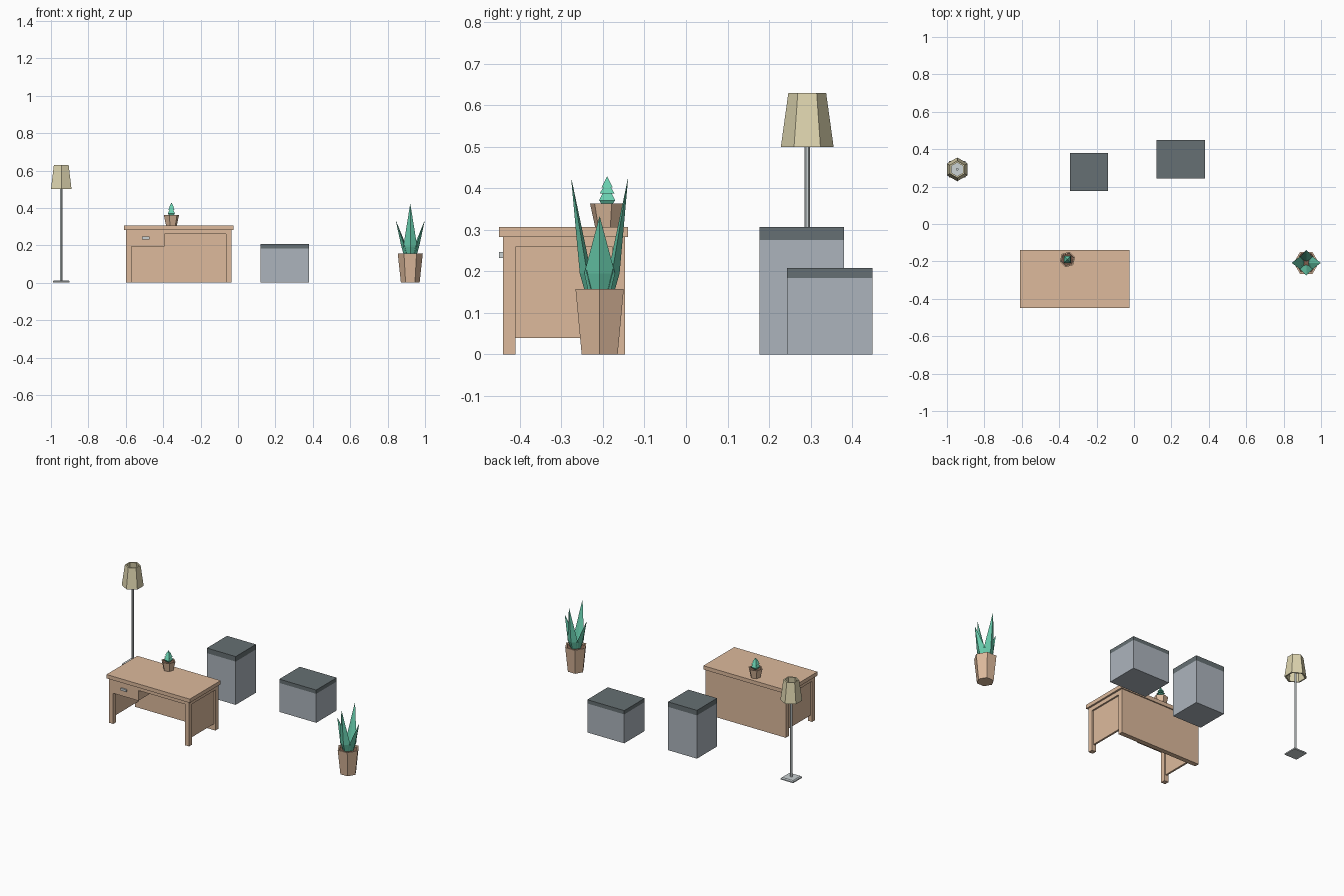
import bpy, bmesh, math
from mathutils import Vector

if "Cube" in bpy.data.objects:
    bpy.data.objects.remove(bpy.data.objects["Cube"])


def material(name, rgb):
    lin = [((c / 255 + 0.055) / 1.055) ** 2.4 for c in rgb]
    m = bpy.data.materials.new(name)
    m.diffuse_color = (*lin, 1)
    m.use_nodes = True
    m.node_tree.nodes["Principled BSDF"].inputs["Base Color"].default_value = m.diffuse_color
    return m


WOOD = material("wood", (221, 186, 156))
GREY = material("grey_body", (172, 180, 188))
DARK = material("dark_grey_top", (102, 112, 115))
METAL = material("light_metal", (203, 210, 212))
SHADE = material("cream_shade", (222, 213, 175))
LEAF = material("leaf_green", (105, 207, 175))
SOIL = material("soil", (128, 96, 78))


def finish(name, bm, mat):
    bmesh.ops.recalc_face_normals(bm, faces=bm.faces)
    me = bpy.data.meshes.new(name)
    bm.to_mesh(me)
    bm.free()
    me.materials.append(mat)
    ob = bpy.data.objects.new(name, me)
    bpy.context.collection.objects.link(ob)
    return ob


def box(name, x, y, z, mat):
    """Block from (min, max) pairs on each axis."""
    bm = bmesh.new()
    bmesh.ops.create_cube(bm, size=1)
    for v in bm.verts:
        v.co = [(a + b) / 2 + c * (b - a) for c, (a, b) in zip(v.co, (x, y, z))]
    return finish(name, bm, mat)


def loft(name, rings, mat, loop=False):
    """Skin a list of point rings; cap the ends, or join last to first."""
    bm = bmesh.new()
    rows = [[bm.verts.new(p) for p in ring] for ring in rings]
    n = len(rows[0])
    pairs = list(zip(rows, rows[1:]))
    if loop:
        pairs.append((rows[-1], rows[0]))
    else:
        bm.faces.new(rows[0])
        bm.faces.new(rows[-1])
    for a, b in pairs:
        for i in range(n):
            j = (i + 1) % n
            bm.faces.new((a[i], a[j], b[j], b[i]))
    return finish(name, bm, mat)


def lathe(name, centre, sides, turn, profile, mat, loop=False):
    """Low-poly turned shape from (radius, z) pairs."""
    rings = []
    for r, z in profile:
        angles = [math.radians(turn) + math.tau * i / sides for i in range(sides)]
        rings.append([(centre[0] + r * math.cos(a), centre[1] + r * math.sin(a), z)
                      for a in angles])
    return loft(name, rings, mat, loop)


# Desk
X0, X1, Y0, Y1 = -0.599, -0.035, -0.441, -0.147
box("desk_top", (-0.61, -0.024), (-0.45, -0.14), (0.283, 0.307), WOOD)
box("desk_back_panel", (X0, X1), (Y1 - 0.03, Y1), (0, 0.283), WOOD)
for side, a, inner in (("left", X0, 1), ("right", X1, -1)):
    span = sorted((a, a + inner * 0.03))
    inset = sorted((a + inner * 0.01, a + inner * 0.022))
    box(f"desk_{side}_front_leg", span, (Y0, Y0 + 0.03), (0, 0.283), WOOD)
    box(f"desk_{side}_rail", span, (Y0 + 0.03, Y1 - 0.03), (0.258, 0.283), WOOD)
    box(f"desk_{side}_panel", inset, (Y0 + 0.03, Y1 - 0.03), (0.04, 0.258), WOOD)
box("desk_apron", (-0.392, X1 - 0.03), (Y0, Y0 + 0.03), (0.26, 0.283), WOOD)
box("desk_drawer", (X0 + 0.03, -0.392), (Y0, Y1 - 0.03), (0.195, 0.283), WOOD)
box("drawer_handle", (-0.513, -0.472), (-0.45, Y0), (0.232, 0.246), METAL)

# Two storage cabinets with dark tops
for name, x, y, split, top in (
        ("tall_cabinet", (-0.343, -0.14), (0.177, 0.38), 0.275, 0.307),
        ("low_cabinet", (0.12, 0.38), (0.243, 0.449), 0.184, 0.208)):
    box(name + "_body", x, y, (0, split), GREY)
    box(name + "_top", x, y, (split, top), DARK)

# Floor lamp
LAMP = (-0.945, 0.292)
lathe("lamp_base", LAMP, 4, 45, [(0.062, 0), (0.062, 0.007), (0.054, 0.013)], METAL)
lathe("lamp_pole", LAMP, 6, 30, [(0.0068, 0.013), (0.0068, 0.55)], METAL)
lathe("lamp_shade", LAMP, 6, 30,
      [(0.0635, 0.5), (0.0455, 0.63), (0.036, 0.63), (0.054, 0.5)], SHADE, loop=True)


# Plant pots with soil
def pot(name, centre, turn, z0, z1, r0, r1, wall):
    lathe(name, centre, 6, turn,
          [(r0, z0), (r1, z1), (r1 - wall, z1), (r1 - wall * 1.3, z1 - wall)], WOOD)
    ri = r1 - wall * 1.25
    lathe(name + "_soil", centre, 6, turn, [(ri, z1 - wall), (ri, z1 - wall * 0.8)], SOIL)


FLOOR = (0.921, -0.208)
SMALL = (-0.356, -0.19)
pot("floor_pot", FLOOR, 0, 0, 0.157, 0.05, 0.067, 0.01)
pot("desk_pot", SMALL, 15, 0.307, 0.363, 0.03, 0.0425, 0.007)

# Four pointed leaves with a rhombus section
for i in range(4):
    a = math.pi / 2 * i
    out = Vector((math.cos(a), math.sin(a), 0))
    across = Vector((-out.y, out.x, 0))
    lean, height = (0.077, 0.332) if i % 2 == 0 else (0.068, 0.422)
    rings = []
    for dist, z, width, thick in ((0.022, 0.146, 0.026, 0.012),
                                  (0.034, 0.195, 0.037, 0.014),
                                  (lean, height, 0.0004, 0.0004)):
        c = Vector((*FLOOR, z)) + out * dist
        rings.append([c + out * thick, c + across * width - out * 0.004 * (width > 0.01),
                      c - out * thick, c - across * width - out * 0.004 * (width > 0.01)])
    loft(f"floor_plant_leaf_{i + 1}", rings, LEAF)

# Tiered square cactus
lathe("desk_cactus", SMALL, 4, 45,
      [(0.013, 0.355), (0.027, 0.371), (0.015, 0.388), (0.025, 0.388),
       (0.013, 0.402), (0.019, 0.402), (0.0006, 0.428)], LEAF)
